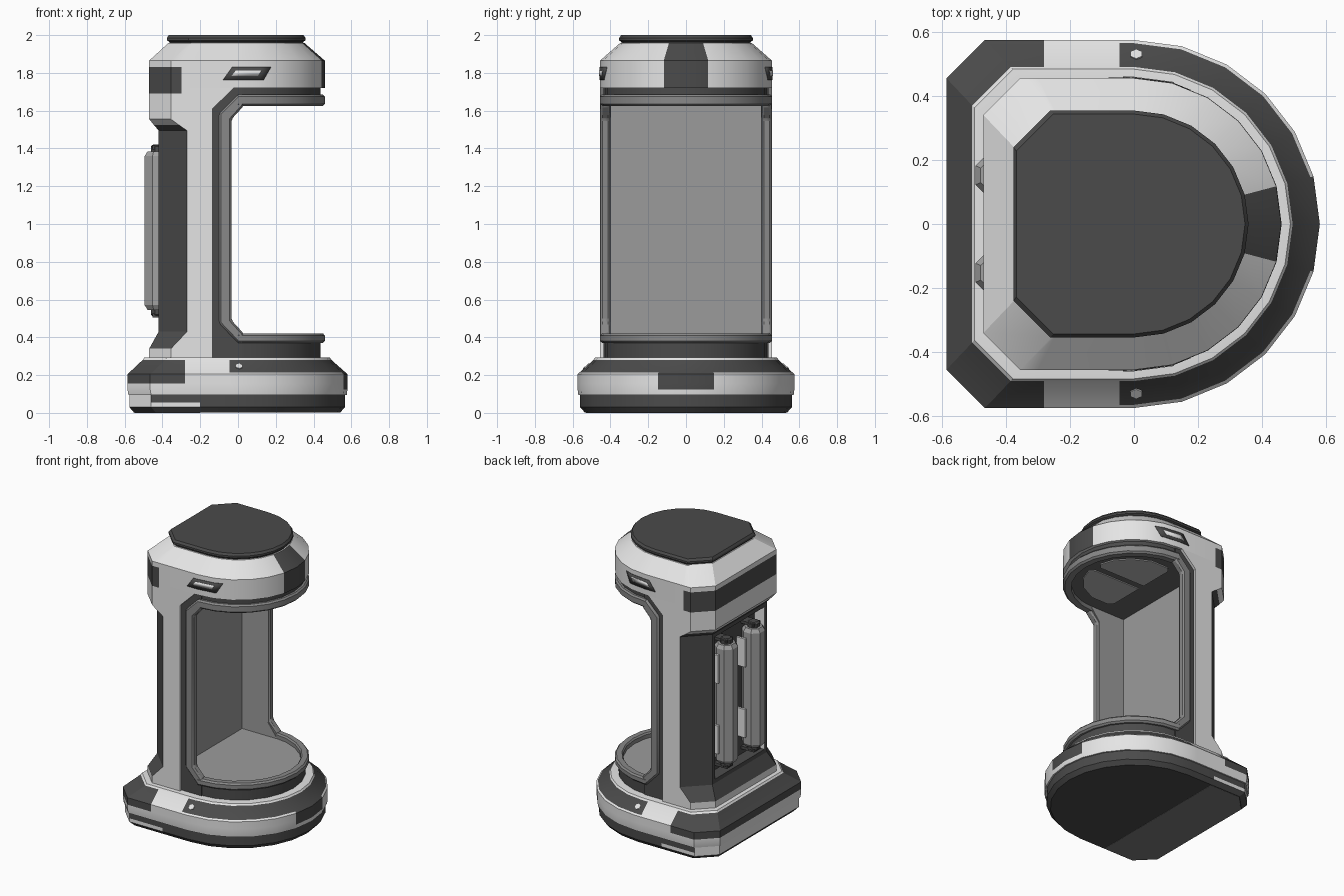
import bpy, bmesh, math

if "Cube" in bpy.data.objects:
    bpy.data.objects.remove(bpy.data.objects["Cube"])


def mat(name, v):
    m = bpy.data.materials.new(name)
    m.diffuse_color = (v, v, v, 1)
    m.use_nodes = True
    m.node_tree.nodes["Principled BSDF"].inputs["Base Color"].default_value = m.diffuse_color
    return m


LIGHT, DARK = mat("light_grey", 0.78), mat("charcoal", 0.07)
UNDER, MID = mat("underside_grey", 0.2), mat("interior_grey", 0.33)
FRAME, CELL = mat("frame_grey", 0.25), mat("canister_grey", 0.36)
CEIL, LAMP = mat("ceiling_grey", 0.14), mat("lamp_grey", 0.5)


def finish(name, bm, mats, rule=None):
    """Make an object, coloured by rule(centre, normal), with sharp edges kept."""
    bmesh.ops.recalc_face_normals(bm, faces=bm.faces[:])
    for f in bm.faces:
        f.smooth = True
        if rule:
            f.material_index = int(rule(f.calc_center_median(), f.normal))
    me = bpy.data.meshes.new(name)
    bm.to_mesh(me)
    bm.free()
    me.set_sharp_from_angle(angle=math.radians(28))
    for m in mats:
        me.materials.append(m)
    ob = bpy.data.objects.new(name, me)
    bpy.context.collection.objects.link(ob)
    return ob


def loft(rings):
    """Skin a stack of (z, outline) rings and cap both ends."""
    bm = bmesh.new()
    vs = [[bm.verts.new((x, y, z)) for x, y in pts] for z, pts in rings]
    n = len(vs[0])
    for a, b in zip(vs, vs[1:]):
        for i in range(n):
            j = (i + 1) % n
            bm.faces.new((a[i], a[j], b[j], b[i]))
    bm.faces.new(vs[0][::-1])
    bm.faces.new(vs[-1])
    return bm


def arc(r):
    return [(1.01 * r * math.cos(math.radians(a)), r * math.sin(math.radians(a)))
            for a in range(-90, 91, 15)]


def mirror(low):
    return [(x, -y) for x, y in reversed(low)]


def dee(r, back, ch=0.115, splits=()):
    """D outline: chamfered straight back, half round towards +x."""
    low = [(back, -(r - ch)), (back + ch, -r)]
    low += [(max(s, back + ch + 0.01 * (k + 1)), -r) for k, s in enumerate(splits)]
    return low + arc(r) + mirror(low)


def side_plate(name, pts, y0, y1, m):
    """Extrude an xz outline between y0 and y1, on both sides."""
    bm = bmesh.new()
    for s in (-1, 1):
        a, b = [[bm.verts.new((x, s * y, z)) for x, z in pts] for y in (y0, y1)]
        bm.faces.new(a)
        bm.faces.new(b)
        for i in range(len(pts)):
            j = (i + 1) % len(pts)
            bm.faces.new((a[i], a[j], b[j], b[i]))
    return finish(name, bm, [m])


def box(bm, x0, x1, y0, y1, z0, z1):
    for v in bmesh.ops.create_cube(bm, size=1)["verts"]:
        v.co = (x0 if v.co.x < 0 else x1, y0 if v.co.y < 0 else y1, z0 if v.co.z < 0 else z1)


# Foot: dark, with a light strip running round the rear
finish("foot", loft([(z, dee(r, b, splits=(-0.2,))) for z, r, b in (
    (0.001, 0.535, -0.55), (0.03, 0.56, -0.575), (0.055, 0.56, -0.575), (0.096, 0.56, -0.575))]),
    [DARK, LIGHT], lambda c, n: abs(n.z) < 0.5 and 0.03 < c.z and c.x < (-0.2 if c.z < 0.055 else -0.45))
half = [(-0.2, 0.53), (-0.433, 0.53), (-0.548, 0.415)]
half += mirror(half)
finish("foot_rear_underside", loft([(0, half), (0.004, half)]), [UNDER])


# Base: light band, sloped top with dark inlays
def base_rule(c, n):
    if c.z > 0.28 or c.z < 0.12:
        return False
    front = c.x > 0.5 and abs(c.y) < 0.1
    if c.z > 0.205:
        return c.x < -0.28 or front or (c.x > -0.045 and c.z > 0.212)
    return (c.x < -0.28 and c.z > 0.155) or (front and c.z > 0.125)


finish("base", loft([(z, dee(r, b, 0.12, (-0.28, -0.045))) for z, r, b in (
    (0.095, 0.57, -0.58), (0.125, 0.574, -0.585), (0.155, 0.574, -0.585),
    (0.205, 0.574, -0.585), (0.214, 0.564, -0.575), (0.28, 0.49, -0.505),
    (0.292, 0.483, -0.497), (0.294, 0.46, -0.475))]), [LIGHT, DARK], base_rule)

# Small light studs on the base slope
for s in (-1, 1):
    bm = bmesh.new()
    bmesh.ops.create_cone(bm, cap_ends=True, segments=6, radius1=0.02, radius2=0.02, depth=0.009)
    stud = finish("base_stud", bm, [LIGHT])
    stud.location, stud.rotation_euler.x = (0.007, s * 0.528, 0.2455), -s * 0.73

# Head with dark rear wrap and dark front stripe, and its cap
finish("head", loft([(z, dee(r, b, splits=(-0.3,))) for z, r, b in (
    (1.72, 0.455, -0.47), (1.832, 0.455, -0.47), (1.865, 0.455, -0.47), (1.957, 0.35, -0.37))]),
    [LIGHT, DARK], lambda c, n: abs(n.z) < 0.95 and (
        (c.x > 0.3 and abs(c.y) < 0.08) or (c.x < -0.3 and c.z < 1.83)))
finish("top_cap", loft([(z, dee(r, b)) for z, r, b in (
    (1.94, 0.335, -0.355), (1.965, 0.343, -0.365), (1.972, 0.354, -0.376),
    (1.985, 0.354, -0.376), (2.0, 0.343, -0.367))]), [DARK])


# Rear column: light ends, dark waist with a recess in the back
def col(back, ch):
    h = [(-0.25, 0.455), (max(-0.3, back + ch + 0.005), 0.455), (back + ch, 0.455), (back, 0.455 - ch)]
    return h + mirror(h)


def col_rule(c, n):
    if abs(n.y) > 0.95 or n.x > 0.9:
        return c.z > 1.69 and c.x < -0.3
    return 0.335 < c.z < 1.53 or c.z > 1.69


bm = loft([(z, col(b, ch)) for z, b, ch in (
    (0.29, -0.47, 0.115), (0.34, -0.47, 0.115), (0.43, -0.42, 0.15), (1.495, -0.42, 0.15),
    (1.525, -0.446, 0.132), (1.555, -0.47, 0.115), (1.69, -0.47, 0.115), (1.722, -0.47, 0.115))])
bmesh.ops.recalc_face_normals(bm, faces=bm.faces[:])
rear = [f for f in bm.faces if f.normal.x < -0.99 and 0.9 < f.calc_center_median().z < 1.0]
bmesh.ops.inset_individual(bm, faces=rear, thickness=0.04, depth=0)
bmesh.ops.inset_individual(bm, faces=rear, thickness=0.015, depth=-0.07)
finish("rear_column", bm, [LIGHT, DARK], col_rule)
bm = bmesh.new()
box(bm, -0.255, -0.246, -0.405, 0.405, 0.3, 1.7)
finish("chamber_back_wall", bm, [MID])

# Side walls in layers: light panel, dark surround, grey frame, inner lining
side_plate("side_panel", [(-0.255, 0.29), (-0.135, 0.29), (-0.135, 1.61), (-0.02, 1.722),
                          (-0.255, 1.722)], 0.41, 0.455, LIGHT)
side_plate("side_surround", [(-0.14, 0.29), (0.02, 0.29), (0.02, 0.38), (-0.085, 0.485),
                             (-0.085, 1.57), (0.02, 1.675), (0.02, 1.73), (-0.14, 1.73)],
           0.405, 0.437, DARK)
frame = side_plate("opening_frame", [
    (0.03, 0.37), (0.03, 0.42), (-0.034, 0.49), (-0.034, 1.555), (0.03, 1.625),
    (0.03, 1.685), (0, 1.685), (-0.1, 1.585), (-0.1, 0.475), (0, 0.37)], 0.402, 0.453, FRAME)
bev = frame.modifiers.new("edge", "BEVEL")
bev.width, bev.segments = 0.01, 1
side_plate("inner_lining", [(-0.255, 0.3), (0.03, 0.38), (-0.045, 0.48), (-0.045, 1.565),
                            (0.03, 1.66), (-0.255, 1.71)], 0.398, 0.41, MID)

# Half-round rims and dark collars at both ends of the opening
for tag, z, h, z0, z1 in (("lower", 0.37, 0.05, 0.29, 0.372), ("upper", 1.625, 0.06, 1.67, 1.722)):
    finish(tag + "_rim", loft([(zz, arc(a) + arc(b)[::-1]) for zz, a, b in (
        (z, 0.444, 0.402), (z + 0.011, 0.456, 0.402), (z + h - 0.011, 0.456, 0.402),
        (z + h, 0.446, 0.41))]), [FRAME])
    pts = [(-0.13, -0.43)] + arc(0.432) + [(-0.13, 0.43)]
    finish(tag + "_collar", loft([(z0, pts), (z1, pts)]), [DARK])

# Floor, ceiling and ceiling lamps of the chamber
pts = [(-0.255, -0.405)] + arc(0.407) + [(-0.255, 0.405)]
finish("chamber_floor", loft([(0.29, pts), (0.382, pts)]), [MID])
finish("chamber_ceiling", loft([(1.655, pts), (1.72, pts)]), [CEIL])
for s in (-1, 1):
    q = [(x, s * y) for x, y in ((-0.06, 0.025), (0.3, 0.025), (0.33, 0.06), (0.3, 0.15),
                                 (0.22, 0.24), (0.1, 0.3), (-0.03, 0.3), (-0.06, 0.27))]
    finish("ceiling_lamp", loft([(1.648, q), (1.656, q)]), [LAMP])


# Slanted vent marks wrapped on the head sides
def vent(name, pts, lift, m):
    bm = bmesh.new()
    knots = arc(0.455)[:3]
    for s in (-1, 1):
        bm.faces.new([bm.verts.new((x, s, z)) for x, z in pts])
    for x, _ in knots[:2]:
        bmesh.ops.bisect_plane(bm, geom=bm.verts[:] + bm.edges[:] + bm.faces[:],
                               plane_co=(x, 0, 0), plane_no=(1, 0, 0))
    for v in bm.verts:
        (xa, ya), (xb, yb) = knots[:2] if v.co.x < knots[1][0] else knots[1:]
        v.co.y *= lift - ya - (yb - ya) * max(0, v.co.x - xa) / (xb - xa)
    sol = finish(name, bm, [m]).modifiers.new("thick", "SOLIDIFY")
    sol.thickness, sol.offset = 0.003, 0


vent("vent_surround", [(-0.08, 1.762), (0.135, 1.762), (0.175, 1.832), (-0.03, 1.832)], 0.001, DARK)
vent("vent_slot", [(-0.035, 1.784), (0.105, 1.784), (0.125, 1.812), (-0.012, 1.812)], 0.003, LIGHT)

# Two canisters in the rear recess with end plugs, clamps and side rails
for y in (-0.152, 0.152):
    def octo(r):
        return [(-0.423 + r * math.cos(math.radians(a)), y + r * math.sin(math.radians(a)))
                for a in [22.5 + 45 * k for k in range(8)]]
    for name, m, rings in (
            ("canister", CELL, ((0.545, 0.06), (0.57, 0.077), (1.36, 0.077), (1.385, 0.06))),
            ("canister_plug", DARK, ((0.51, 0.03), (0.52, 0.042), (1.41, 0.042), (1.42, 0.03)))):
        finish(name, loft([(z, octo(r)) for z, r in rings]), [m])
    clamps, rails = bmesh.new(), bmesh.new()
    for z in (0.515, 1.405):
        box(clamps, -0.452, -0.35, y - 0.035, y + 0.035, z - 0.01, z + 0.01)
    for d in (-0.08, 0.08):
        for z in (0.62, 1.12):
            box(rails, -0.418, -0.35, y + d - 0.008, y + d + 0.008, z, z + 0.2)
    finish("canister_clamps", clamps, [DARK])
    finish("canister_rails", rails, [LIGHT])
